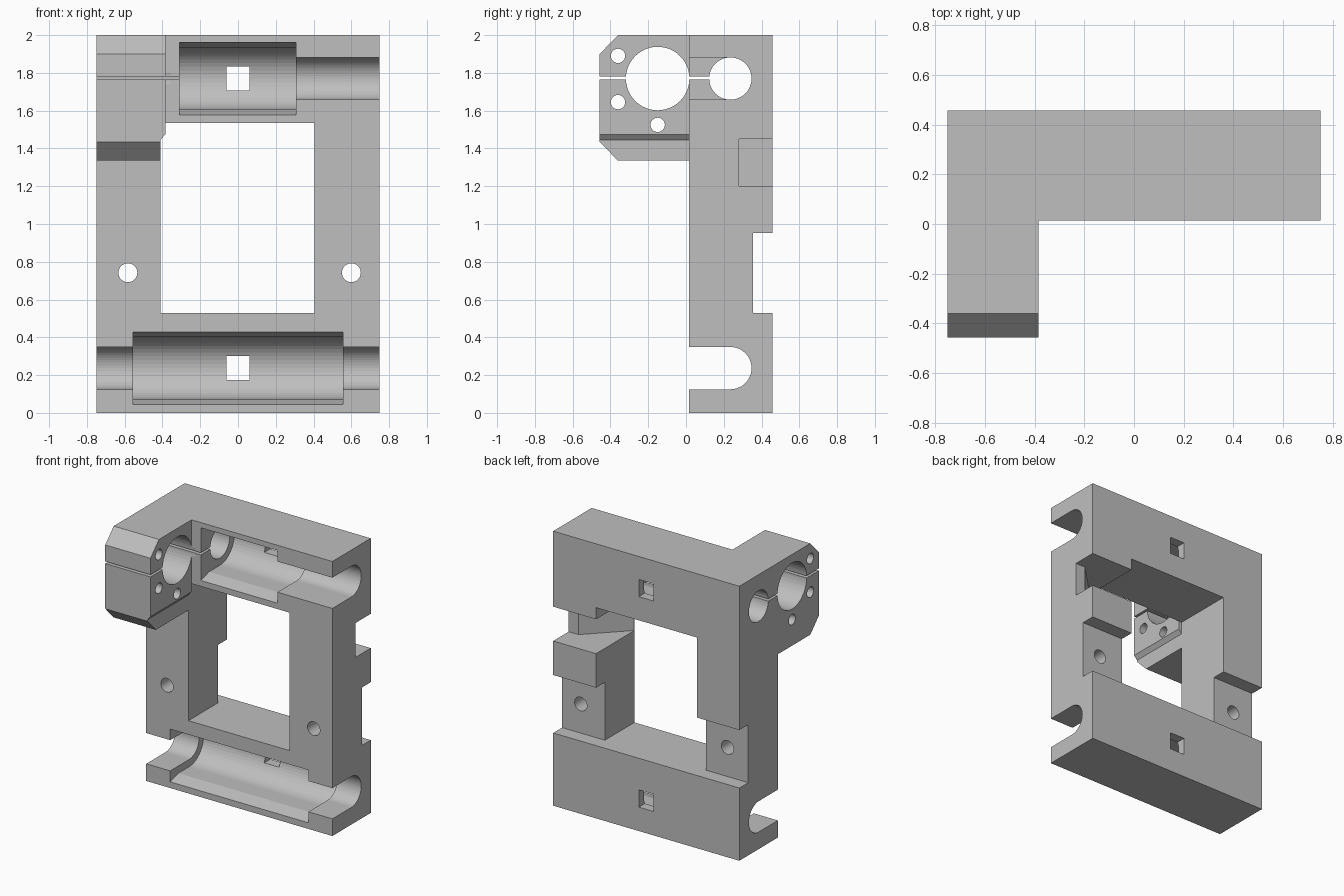
import bpy, bmesh, math
from mathutils import Vector

cube = bpy.data.objects.get("Cube")
if cube:
    bpy.data.objects.remove(cube, do_unlink=True)

grey = bpy.data.materials.new("plain grey")
grey.use_nodes = True
colour = (0.52, 0.52, 0.52, 1)
grey.diffuse_color = colour
grey.node_tree.nodes["Principled BSDF"].inputs["Base Color"].default_value = colour


def prism(name, axis, points, start, end):
    """Extrude a 2D profile along one axis; profile uses the other two axes in order."""
    bm = bmesh.new()

    def place(p, d):
        co = list(p)
        co.insert("xyz".index(axis), d)
        return bm.verts.new(co)

    face = bm.faces.new([place(p, start) for p in points])
    move = [0, 0, 0]
    move["xyz".index(axis)] = end - start
    out = bmesh.ops.extrude_face_region(bm, geom=[face])
    verts = [g for g in out["geom"] if isinstance(g, bmesh.types.BMVert)]
    bmesh.ops.translate(bm, verts=verts, vec=Vector(move))
    bmesh.ops.recalc_face_normals(bm, faces=bm.faces[:])
    mesh = bpy.data.meshes.new(name)
    bm.to_mesh(mesh)
    bm.free()
    mesh.materials.append(grey)
    obj = bpy.data.objects.new(name, mesh)
    bpy.context.scene.collection.objects.link(obj)
    return obj


def rect(a0, b0, a1, b1):
    return [(a0, b0), (a1, b0), (a1, b1), (a0, b1)]


def arc(a, b, r, turn=2 * math.pi, first=0.0, n=48):
    full = turn > 6
    steps = n if full else n // 2
    count = steps if full else steps + 1
    return [(a + r * math.cos(first + turn * i / steps),
             b + r * math.sin(first + turn * i / steps)) for i in range(count)]


def carve(target, tools, operation="DIFFERENCE"):
    """Apply boolean tools to the target, then remove the tools."""
    for tool in tools:
        tool.hide_render = True
        mod = target.modifiers.new(tool.name, "BOOLEAN")
        mod.operation = operation
        mod.solver = "EXACT"
        mod.object = tool
    graph = bpy.context.evaluated_depsgraph_get()
    graph.update()
    result = bpy.data.meshes.new_from_object(target.evaluated_get(graph))
    target.modifiers.clear()
    target.data = result
    for tool in tools:
        bpy.data.objects.remove(tool, do_unlink=True)


FRONT, BACK, SIDE = 0.015, 0.457, 0.75
ROD_Y, ROD_R, BEARING_R = 0.235, 0.112, 0.165
TOP_Z, LOW_Z = 1.77, 0.237
CLAMP_X, WALL_X = -0.385, -0.31

# Rectangular frame with its window
frame = prism("carriage_frame", "x", rect(FRONT, 0, BACK, 2), -SIDE, SIDE)
carve(frame, [prism("window", "y", rect(-0.41, 0.53, 0.405, 1.535), -1, 1)])

# Clamp block with chamfered nose and relieved inner corner
clamp = prism("clamp_block", "x",
              [(FRONT, 1.335), (-0.36, 1.335), (-0.457, 1.435), (-0.457, 1.9),
               (-0.36, 2), (FRONT, 2)], -SIDE, CLAMP_X)
carve(clamp, [prism("corner_relief", "y",
                    [(-0.41, 1.2), (-0.41, 1.445), (CLAMP_X, 1.475),
                     (-0.3, 1.475), (-0.3, 1.2)], -1, 0.1)])
carve(frame, [clamp], "UNION")


# Rod channels and bearing pockets, open to the front
def rod_channel(name, z, x0, x1):
    half = arc(ROD_Y, z, ROD_R, math.pi, -math.pi / 2)
    return prism(name, "x", half + [(-0.2, z + ROD_R), (-0.2, z - ROD_R)], x0, x1)


def bearing_pocket(name, z, x0, x1):
    half = arc(ROD_Y, z, BEARING_R, math.pi, -math.pi / 2)
    lip = BEARING_R + 0.027
    taper = [(0.11, BEARING_R), (FRONT, lip), (-0.1, lip)]
    upper = [(y, z + h) for y, h in taper]
    lower = [(y, z - h) for y, h in reversed(taper)]
    return prism(name, "x", half + upper + lower, x0, x1)


tools = [
    rod_channel("low_channel", LOW_Z, -1, 1),
    rod_channel("top_channel", TOP_Z, WALL_X, 1),
    bearing_pocket("low_pocket", LOW_Z, -0.557, 0.557),
    bearing_pocket("top_pocket", TOP_Z, WALL_X, 0.307),
    prism("rod_bore", "x", arc(ROD_Y, TOP_Z, ROD_R), -1, -0.2),
    prism("clamp_bore", "x", arc(-0.15, TOP_Z, 0.168), -1, CLAMP_X + 0.03),
    prism("clamp_slit", "x", rect(-0.6, 1.764, ROD_Y, 1.78), -1, -0.25),
]

# Tie openings through the back wall
for z in (TOP_Z, LOW_Z):
    tools.append(prism("tie_opening", "y", rect(-0.06, z - 0.063, 0.06, z + 0.063), 0.2, 1))

# Screw holes across the clamp and through the columns
for y, z in ((-0.36, 1.89), (-0.36, 1.645), (-0.15, 1.525)):
    tools.append(prism("clamp_screw", "x", arc(y, z, 0.038, n=24), -1, -0.2))
for x in (-0.583, 0.6):
    tools.append(prism("column_screw", "y", arc(x, 0.742, 0.05, n=32), -1, 1))

# Recess across the back and the angled notch in one column
tools.append(prism("back_recess", "x", rect(0.355, 0.53, 1, 0.952), -1, 1))
tools.append(prism("angled_notch", "z",
                   [(1, 0.28), (0.67, 0.28), (0.407, 0.017), (0.3, 0.017),
                    (0.3, 1), (1, 1)], 1.2, 1.45))
carve(frame, tools)
